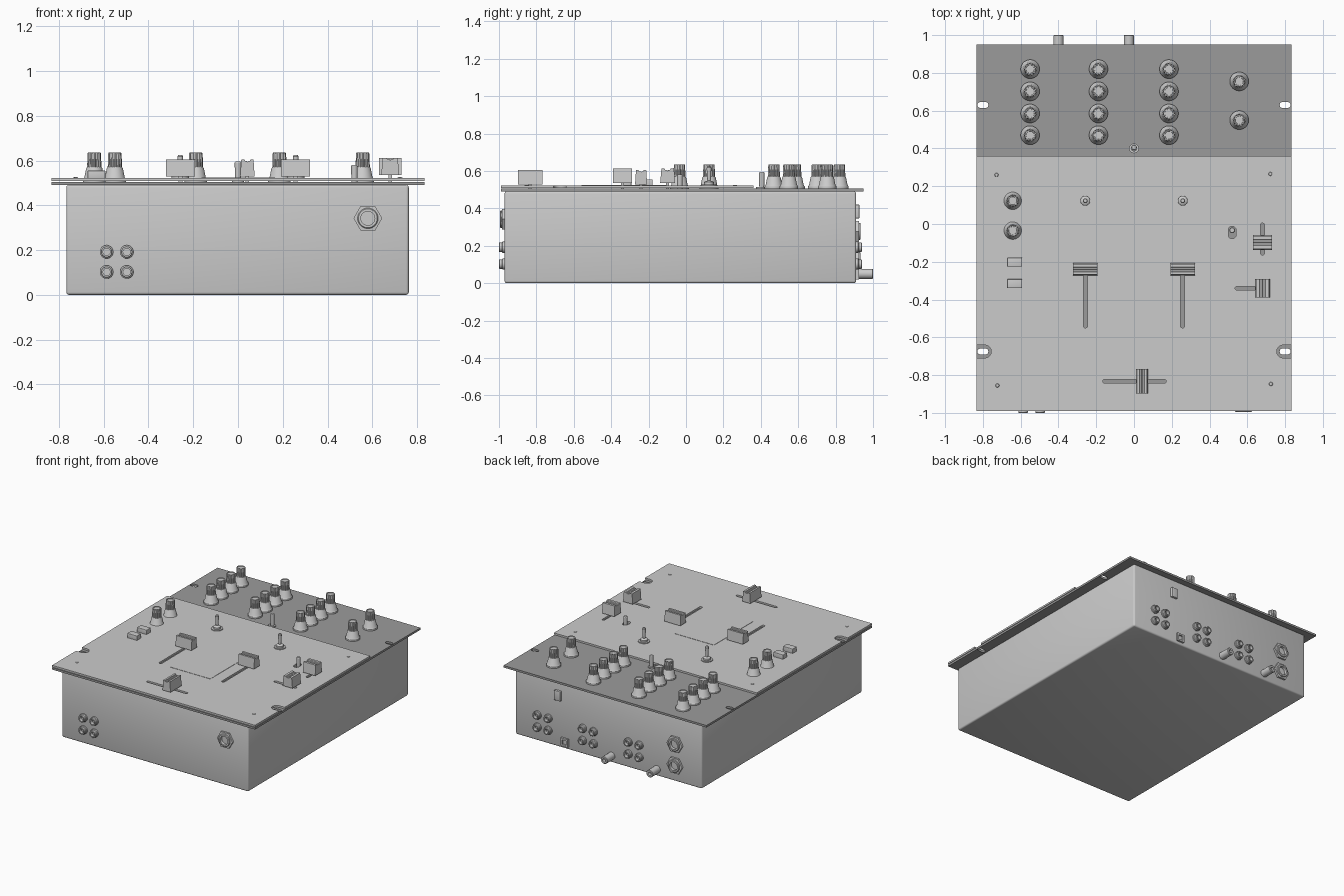
import bpy, bmesh, math
from math import pi, cos, sin
from mathutils import Matrix

if "Cube" in bpy.data.objects:
    bpy.data.objects.remove(bpy.data.objects["Cube"])

FRONT, BACK = (pi / 2, 0, 0), (-pi / 2, 0, 0)
BASE_Z, TOP_Z = 0.505, 0.522


def place(name, mesh, loc, rot=(0, 0, 0)):
    o = bpy.data.objects.new(name, mesh)
    o.location, o.rotation_euler = loc, rot
    bpy.context.collection.objects.link(o)
    return o


def finish(bm, name):
    bmesh.ops.recalc_face_normals(bm, faces=bm.faces)
    me = bpy.data.meshes.new(name)
    bm.to_mesh(me)
    bm.free()
    return me


def lathe(name, profile, n=24, phase=0.0, ribbed=(), rib=0.0):
    """Revolve (radius, height) points; rows listed in ribbed get grip ridges."""
    bm = bmesh.new()
    rows = []
    for k, (r, z) in enumerate(profile):
        if r == 0:
            rows.append([bm.verts.new((0, 0, z))] * n)
            continue
        ring = []
        for i in range(n):
            a = phase + 2 * pi * i / n
            q = r - (rib if k in ribbed and i % 4 > 1 else 0)
            ring.append(bm.verts.new((q * cos(a), q * sin(a), z)))
        rows.append(ring)
    for a, b in zip(rows, rows[1:]):
        for i in range(n):
            j = (i + 1) % n
            bm.faces.new(list(dict.fromkeys((a[i], a[j], b[j], b[i]))))
    return finish(bm, name)


def box(name, x, y, z, bevel=0.0):
    bm = bmesh.new()
    size = [b - a for a, b in (x, y, z)]
    mid = [(a + b) / 2 for a, b in (x, y, z)]
    bmesh.ops.create_cube(bm, size=1, matrix=Matrix.Diagonal((*size, 1)))
    if bevel:
        bmesh.ops.bevel(bm, geom=bm.edges[:], offset=bevel, segments=3,
                        profile=0.5, affect='EDGES')
    return place(name, finish(bm, name), mid)


def arc(cx, cy, r, a0, a1, n=10):
    return [(cx + r * cos(a0 + (a1 - a0) * i / n), cy + r * sin(a0 + (a1 - a0) * i / n))
            for i in range(n + 1)]


def slot(x0, x1, y0, y1):
    """Rounded-end slot outline filling a rectangle."""
    if x1 - x0 > y1 - y0:
        r, cy = (y1 - y0) / 2, (y0 + y1) / 2
        return arc(x1 - r, cy, r, -pi / 2, pi / 2) + arc(x0 + r, cy, r, pi / 2, 1.5 * pi)
    r, cx = (x1 - x0) / 2, (x0 + x1) / 2
    return arc(cx, y1 - r, r, 0, pi) + arc(cx, y0 + r, r, pi, 2 * pi)


def plate(name, outlines, z0, z1):
    """Flat sheet from an outer outline followed by hole outlines."""
    cu = bpy.data.curves.new(name, 'CURVE')
    cu.dimensions, cu.fill_mode, cu.extrude = '2D', 'BOTH', (z1 - z0) / 2
    for pts in outlines:
        s = cu.splines.new('POLY')
        s.points.add(len(pts) - 1)
        for p, (x, y) in zip(s.points, pts):
            p.co = (x, y, 0, 1)
        s.use_cyclic_u = True
    tmp = place("tmp", cu, (0, 0, 0))
    dg = bpy.context.evaluated_depsgraph_get()
    me = bpy.data.meshes.new_from_object(tmp.evaluated_get(dg))
    bpy.data.objects.remove(tmp)
    bm = bmesh.new()
    bm.from_mesh(me)
    bmesh.ops.remove_doubles(bm, verts=bm.verts, dist=1e-5)
    return place(name, finish(bm, name), (0, 0, (z0 + z1) / 2))


# Case
box("case", (-0.767, 0.763), (-0.97, 0.91), (0, 0.491), 0.012)

# Dark base plate with four rack slots
W = 0.833
rack = [slot(s * 0.8 - 0.029, s * 0.8 + 0.029, y - 0.016, y + 0.016)
        for s in (-1, 1) for y in (0.63, -0.675)]
base = plate("base_plate", [[(-W, -0.99), (W, -0.99), (W, 0.95), (-W, 0.95)]] + rack,
             0.49, BASE_Z)
dark = bpy.data.materials.new("dark_grey")
dark.diffuse_color = (0.33, 0.33, 0.33, 1)
dark.use_nodes = True
dark.node_tree.nodes["Principled BSDF"].inputs["Base Color"].default_value = dark.diffuse_color
base.data.materials.clear()
base.data.materials.append(dark)

# Raised face plate with side notches and fader slots
outline = [(-W, -0.99), (W, -0.99)] + arc(0.79, -0.675, 0.034, -pi / 2, -1.5 * pi)
outline.insert(2, (W, -0.709))
outline += [(W, -0.641), (W, 0.36), (-W, 0.36), (-W, -0.641)]
outline += arc(-0.79, -0.675, 0.034, pi / 2, -pi / 2) + [(-W, -0.709)]
slots = [slot(s * 0.257 - 0.011, s * 0.257 + 0.011, -0.55, -0.22) for s in (-1, 1)]
slots += [slot(-0.165, 0.17, -0.843, -0.823), slot(0.67, 0.69, -0.165, 0.005),
          slot(0.535, 0.72, -0.35, -0.33), slot(0.5, 0.54, -0.078, -0.012)]
plate("face_plate", [outline] + slots, 0.509, TOP_Z)
box("centre_panel", (-0.163, 0.165), (-0.56, -0.095), (TOP_Z - 0.003, TOP_Z + 0.002))

# Rotary knobs
knob = lathe("knob", [(0, 0), (0.05, 0), (0.05, 0.012), (0.044, 0.02), (0.036, 0.06),
                      (0.032, 0.066), (0.032, 0.066), (0.03, 0.126), (0.028, 0.13),
                      (0.022, 0.13), (0.021, 0.126), (0, 0.126)],
             n=48, ribbed=(6, 7), rib=0.004)
spots = [(x, y) for x in (-0.55, -0.188, 0.185) for y in (0.82, 0.702, 0.585, 0.47)]
spots += [(0.557, 0.755), (0.557, 0.55), (-0.642, 0.123), (-0.642, -0.035)]
for x, y in spots:
    place("knob", knob, (x, y, BASE_Z))

# Toggle switches
toggle = lathe("toggle_switch", [(0.04, 0), (0.04, 0.006), (0.026, 0.006), (0.026, 0.018),
                                 (0.018, 0.024), (0.009, 0.026), (0.013, 0.096),
                                 (0.009, 0.102), (0, 0.103)])
for s in (-1, 1):
    place("toggle_switch", toggle, (s * 0.258, 0.123, TOP_Z))

# Small selector levers
lever = lathe("selector_lever", [(0.013, 0), (0.015, 0.085), (0.012, 0.09), (0, 0.09)], 16)
place("selector_lever", lever, (0, 0.405, BASE_Z))
ring = lathe("lever_collar", [(0.026, 0), (0.026, 0.008), (0.014, 0.008)], 20)
place("lever_collar", ring, (0, 0.4, BASE_Z))
place("selector_lever", lever, (0.52, -0.033, BASE_Z - 0.015))

# Push buttons
for y in (-0.202, -0.316):
    box("push_button", (-0.672, -0.592), (y - 0.024, y + 0.024), (TOP_Z - 0.005, 0.555), 0.003)


# Fader caps: grooved wedge on a stem
def fader(name, x, y, w, d, along_x=False, z=0.528, h=0.076):
    a, b = d / 2, d * 0.42
    prof = [(-a, 0), (-b, h), (-0.2 * d, h), (-0.16 * d, h - 0.006), (-0.04 * d, h - 0.006),
            (0, h - 0.012), (0.04 * d, h - 0.006), (0.16 * d, h - 0.006), (0.2 * d, h),
            (b, h), (a, 0)]
    bm = bmesh.new()
    f = bm.faces.new([bm.verts.new((-w / 2, t, v)) for t, v in prof])
    ext = bmesh.ops.extrude_face_region(bm, geom=[f])['geom']
    bmesh.ops.translate(bm, vec=(w, 0, 0), verts=[v for v in ext if isinstance(v, bmesh.types.BMVert)])
    place(name, finish(bm, name), (x, y, z), (0, 0, pi / 2 if along_x else 0))
    box(name + "_stem", (x - 0.008, x + 0.008), (y - 0.008, y + 0.008), (0.5, z + 0.01))


for s in (-1, 1):
    fader("channel_fader", s * 0.257, -0.24, 0.13, 0.065)
fader("cross_fader", 0.042, -0.833, 0.13, 0.065, True)
fader("curve_fader", 0.68, -0.34, 0.1, 0.08, True, 0.536)
fader("level_fader", 0.68, -0.098, 0.1, 0.08, False, 0.536)

# Face plate screws
screw = lathe("screw", [(0.01, 0), (0.008, 0.003), (0, 0.004)], 16)
for x, y in ((-0.728, 0.26), (0.722, 0.265), (-0.723, -0.855), (0.725, -0.847)):
    place("screw", screw, (x, y, TOP_Z))

# Round phono sockets, front and back
phono = lathe("phono_socket", [(0.03, 0), (0.03, 0.01), (0.025, 0.014), (0.025, 0.028),
                               (0.023, 0.03), (0.016, 0.03), (0.016, 0.006), (0, 0.006)])
for z in (0.102, 0.192):
    for x in (-0.587, -0.497):
        place("phono_socket", phono, (x, -0.97, z), FRONT)
    for x in (0.535, 0.163, -0.212):
        for dx in (-0.045, 0.045):
            place("phono_socket", phono, (x + dx, 0.91, z), BACK)

# Hex-nut jack sockets
nut = lathe("jack_nut", [(0.064, 0), (0.064, 0.014), (0.04, 0.016)], 6)
bush = lathe("jack_bush", [(0.046, 0), (0.046, 0.02), (0.042, 0.024), (0.031, 0.024),
                           (0.031, 0.004), (0, 0.004)], 32)
for x, y, z, rot in ((0.58, -0.97, 0.342, FRONT), (-0.55, 0.91, 0.277, BACK),
                     (-0.55, 0.91, 0.12, BACK)):
    place("jack_nut", nut, (x, y, z), rot)
    place("jack_bush", bush, (x, y, z), rot)

# Ground posts, power inlet and rear switch
post = lathe("ground_post", [(0.027, 0), (0.027, 0.087), (0.024, 0.09), (0.012, 0.09),
                             (0.012, 0.06), (0, 0.06)])
for x in (-0.4, -0.027):
    place("ground_post", post, (x, 0.91, 0.05), BACK)
inlet = lathe("power_inlet", [(0.042, 0), (0.042, 0.014), (0.024, 0.014), (0.024, 0.003),
                              (0, 0.003)], 4, pi / 4)
place("power_inlet", inlet, (0.355, 0.91, 0.05), BACK)
box("rear_switch", (0.385, 0.435), (0.9, 0.927), (0.347, 0.42), 0.003)

# Smooth round parts, keep edges crisp
bpy.ops.object.select_all(action='SELECT')
bpy.context.view_layer.objects.active = base
bpy.ops.object.shade_smooth_by_angle(angle=math.radians(30))
